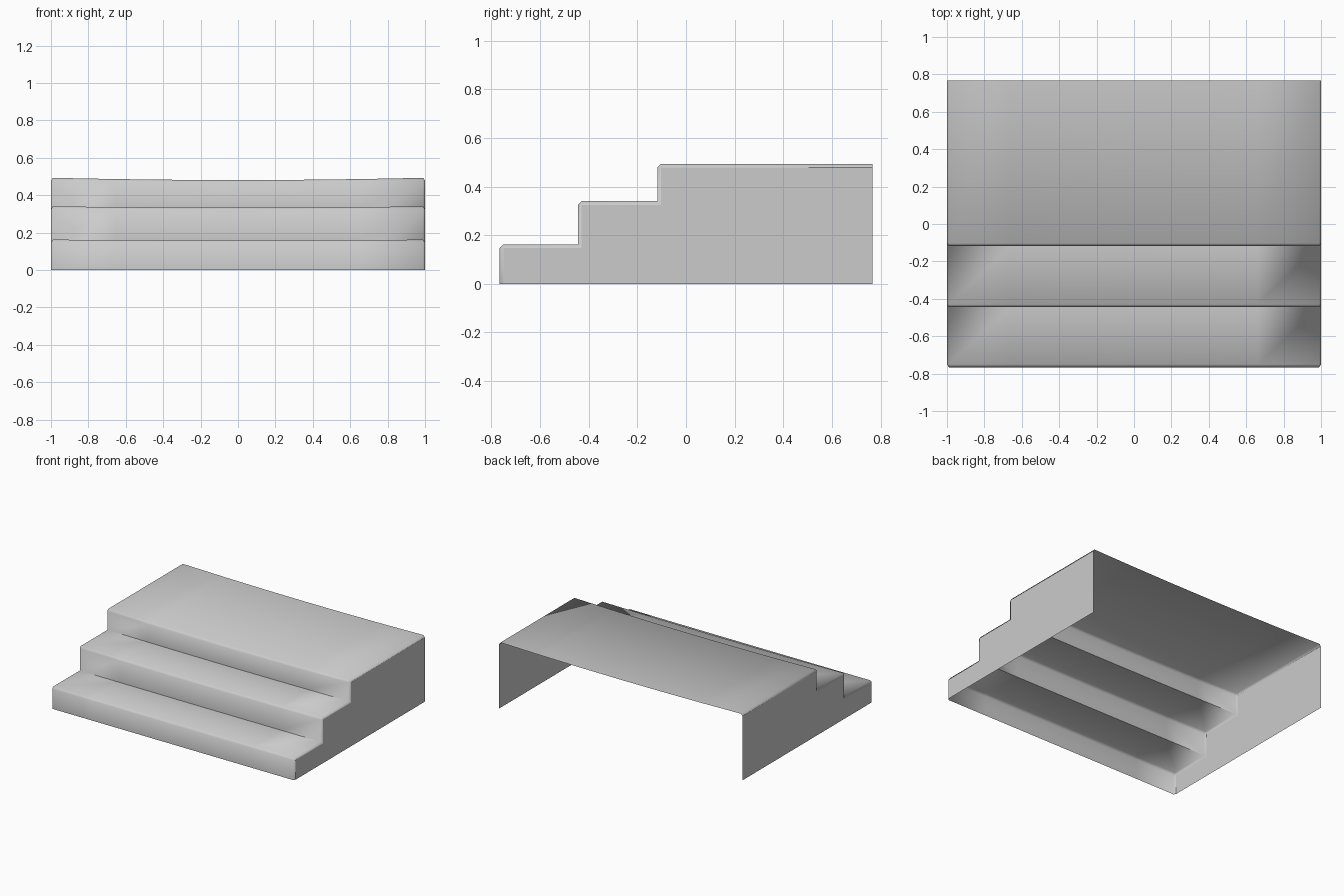
import bpy
import bmesh
import math

cube = bpy.data.objects.get("Cube")
if cube:
    bpy.data.objects.remove(cube, do_unlink=True)

BEVEL = 0.015       # softened edge, seen from the side
LIP = 0.01          # softened edge, seen from the front
BACK = 0.766
SAG = 0.012         # wear in the middle of the top tread
STEPS = [(-0.766, 0.162), (-0.445, 0.34), (-0.118, 0.493)]  # riser y, tread z
TOP = STEPS[-1][1]

# Stepped profile from the front foot to the back edge, and its inset twin
outer, inset = [], []
floor = 0.0
for y, z in STEPS:
    outer += [(y, floor), (y, z - BEVEL), (y + BEVEL, z)]
    inner_y, inner_z = y + BEVEL, z - BEVEL
    inset += [(inner_y, max(floor - BEVEL, 0)), (inner_y, inner_z), (inner_y, inner_z)]
    floor = z
outer.append((BACK, TOP))
inset.append((BACK, TOP - BEVEL))

bm = bmesh.new()


def add_row(profile, x):
    """One cross-section of the stairs, sagging more the higher it is."""
    droop = SAG * (1 - x * x)
    return [bm.verts.new((x, y, z - droop * (z / TOP) ** 2)) for y, z in profile]


# Treads and risers, with a chamfer row at either side
half = 1 - LIP
rows = [add_row(inset, -1)]
rows += [add_row(outer, half * i / 3) for i in range(-3, 4)]
rows.append(add_row(inset, 1))
for a, b in zip(rows, rows[1:]):
    for i in range(len(a) - 1):
        bm.faces.new((a[i], b[i], b[i + 1], a[i + 1])).smooth = True

# Flat side walls; the back and the underside stay open
for row, x in ((rows[0], -1), (rows[-1], 1)):
    foot = bm.verts.new((x, BACK, 0))
    loop = [foot] + row
    bm.faces.new(loop if x > 0 else loop[::-1])

bmesh.ops.remove_doubles(bm, verts=bm.verts, dist=0.0005)
bmesh.ops.recalc_face_normals(bm, faces=bm.faces)
# An open shell: make sure the treads face up
if sum(f.normal.z * f.calc_area() for f in bm.faces) < 0:
    bmesh.ops.reverse_faces(bm, faces=bm.faces)

# Crisp edges around the walls and in the step corners
for e in bm.edges:
    if len(e.link_faces) == 2:
        walls = any(abs(f.normal.x) > 0.99 for f in e.link_faces)
        e.smooth = not walls and e.calc_face_angle() < math.radians(60)

mesh = bpy.data.meshes.new("stairs")
bm.to_mesh(mesh)
bm.free()

stone = bpy.data.materials.new("grey_stone")
stone.use_nodes = True
colour = (0.6, 0.6, 0.6, 1)
stone.diffuse_color = colour
stone.node_tree.nodes["Principled BSDF"].inputs["Base Color"].default_value = colour
mesh.materials.append(stone)

stairs = bpy.data.objects.new("stairs", mesh)
bpy.context.collection.objects.link(stairs)
